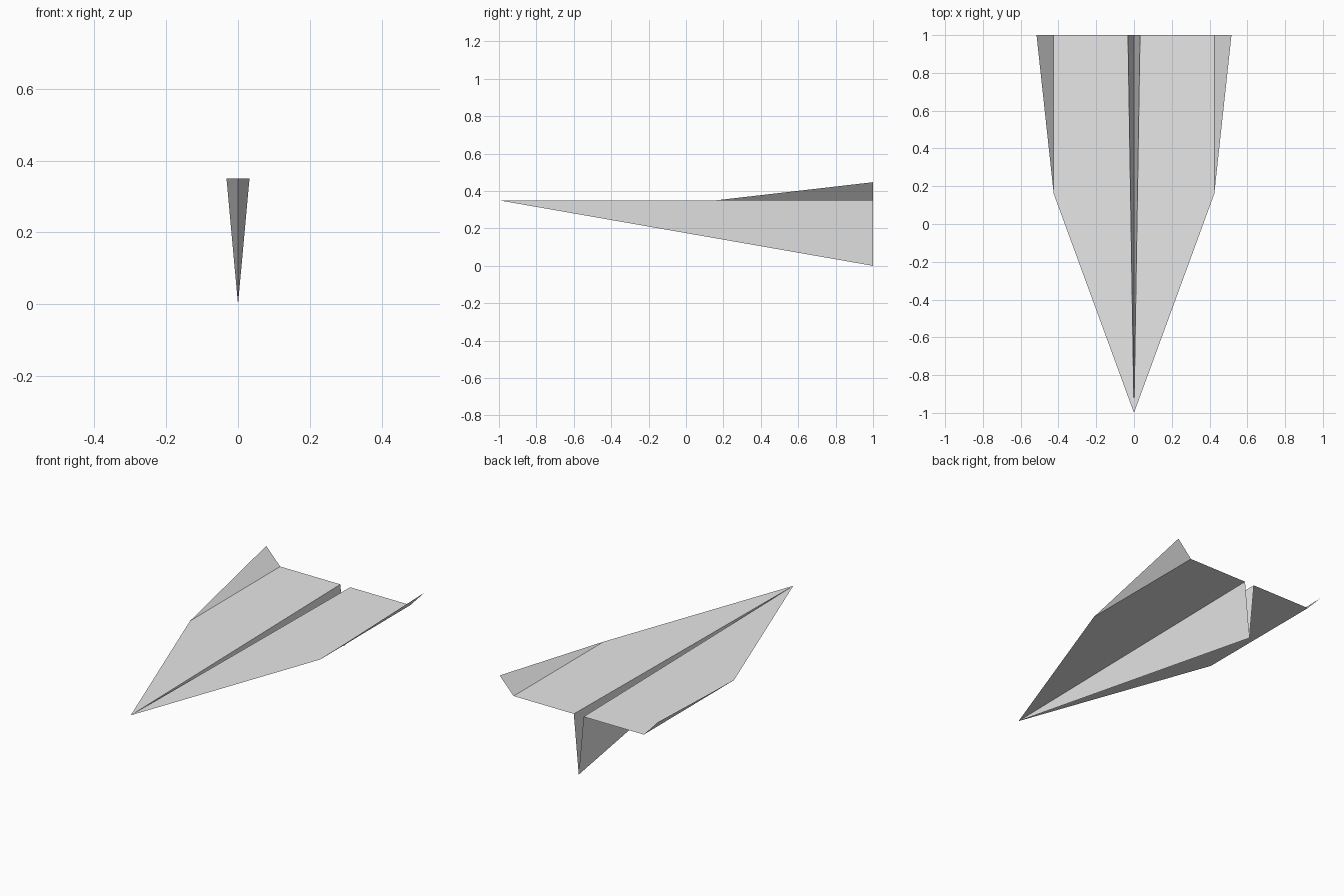
import bpy
import bmesh
from mathutils import Vector

# Remove the default cube
cube = bpy.data.objects.get("Cube")
if cube:
    bpy.data.objects.remove(cube, do_unlink=True)

# Paper colour
paper = bpy.data.materials.new("paper_grey")
paper.use_nodes = True
colour = (0.8, 0.8, 0.8, 1.0)
paper.diffuse_color = colour
paper.node_tree.nodes["Principled BSDF"].inputs["Base Color"].default_value = colour

# Fold points of one half of the sheet (left side, +x)
WING_Z = 0.35
nose = Vector((0, -1, WING_Z))
keel_tail = Vector((0, 1, 0))
root_tail = Vector((0.032, 1, WING_Z))
crease_front = Vector((0.425, 0.16, WING_Z))
crease_tail = Vector((0.425, 1, WING_Z))
tip_tail = Vector((0.516, 1, 0.447))


def folded_panel(name, points, side):
    """One flat panel of the sheet; side is +1 for left, -1 for right."""
    bm = bmesh.new()
    verts = [bm.verts.new((p.x * side, p.y, p.z)) for p in points]
    face = bm.faces.new(verts if side > 0 else verts[::-1])
    face.normal_update()
    mesh = bpy.data.meshes.new(name)
    bm.to_mesh(mesh)
    bm.free()
    mesh.materials.append(paper)
    obj = bpy.data.objects.new(name, mesh)
    bpy.context.collection.objects.link(obj)
    return obj


# Panels, wound so wings face up and the keel faces outward
panels = {
    "wing": (nose, crease_front, crease_tail, root_tail),
    "winglet": (crease_front, tip_tail, crease_tail),
    "keel": (nose, keel_tail, root_tail),
}

for part, points in panels.items():
    for label, side in (("left", 1), ("right", -1)):
        folded_panel(f"{label}_{part}", points, side)
